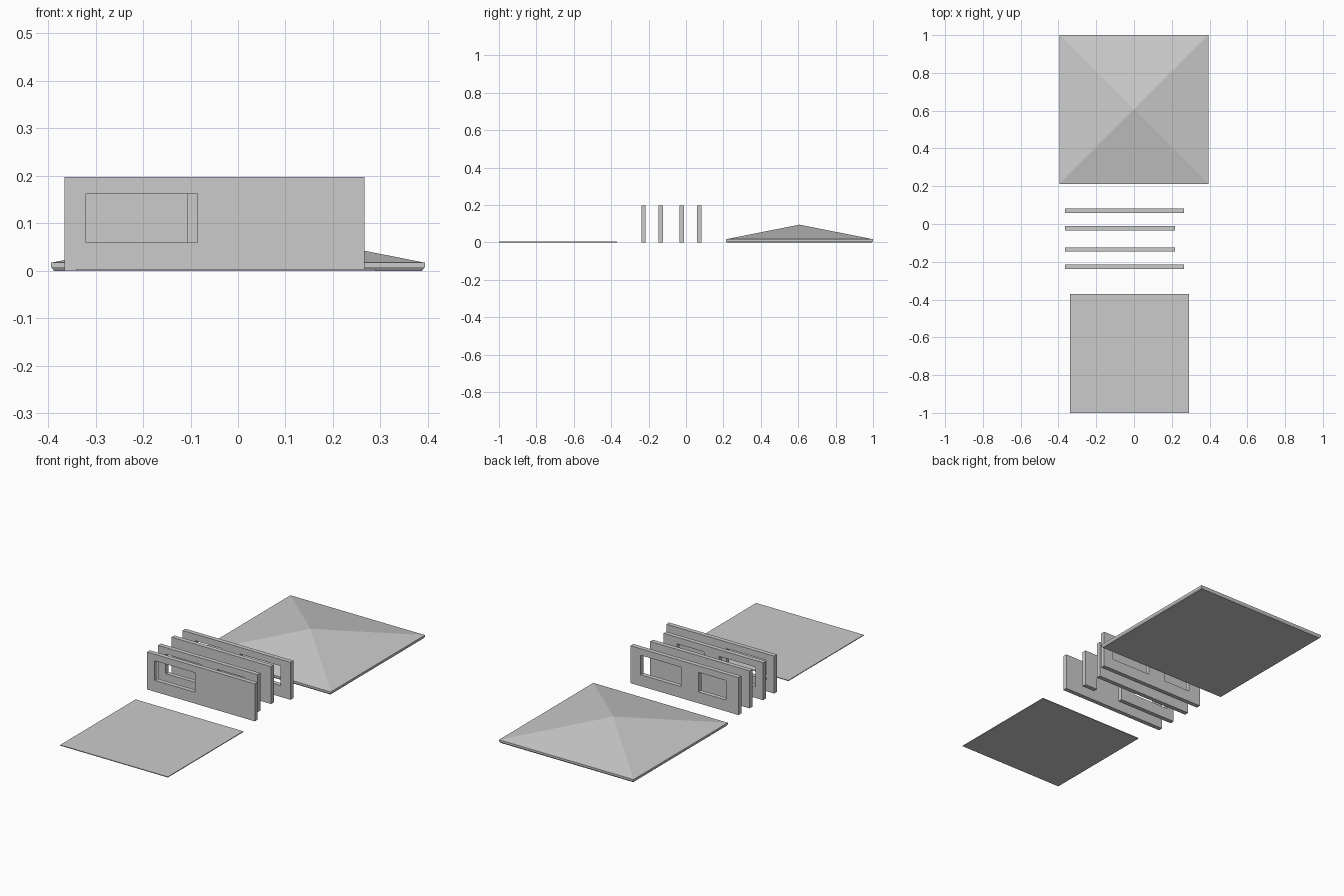
import bpy, bmesh

if "Cube" in bpy.data.objects:
    bpy.data.objects.remove(bpy.data.objects["Cube"])

THICK = 0.0235
WALL_H = 0.198
SILL, HEAD = 0.06, 0.163


def finish(name, bm):
    bmesh.ops.recalc_face_normals(bm, faces=bm.faces[:])
    mesh = bpy.data.meshes.new(name)
    bm.to_mesh(mesh)
    bm.free()
    obj = bpy.data.objects.new(name, mesh)
    bpy.context.collection.objects.link(obj)
    return obj


def panel(name, x0, x1, y, openings=()):
    """Upright wall panel; openings are (xmin, xmax, zmin, zmax)."""
    xs = sorted({x0, x1, *(v for o in openings for v in o[:2])})
    zs = sorted({0.0, WALL_H, *(v for o in openings for v in o[2:])})
    bm = bmesh.new()
    for a, b in zip(xs, xs[1:]):
        for c, d in zip(zs, zs[1:]):
            mx, mz = (a + b) / 2, (c + d) / 2
            if any(o[0] < mx < o[1] and o[2] < mz < o[3] for o in openings):
                continue
            corners = ((a, c), (b, c), (b, d), (a, d))
            bm.faces.new([bm.verts.new((x, y - THICK / 2, z)) for x, z in corners])
    bmesh.ops.remove_doubles(bm, verts=bm.verts[:], dist=1e-5)
    ext = bmesh.ops.extrude_face_region(bm, geom=bm.faces[:], use_keep_orig=True)
    moved = [g for g in ext["geom"] if isinstance(g, bmesh.types.BMVert)]
    bmesh.ops.translate(bm, verts=moved, vec=(0, THICK, 0))
    return finish(name, bm)


def stack(name, cx, cy, rings, apex=None):
    """Solid from square rings (half size, z), closed flat or to an apex."""
    bm = bmesh.new()
    loops = [[bm.verts.new((cx + sx * h, cy + sy * h, z))
              for sx, sy in ((-1, -1), (1, -1), (1, 1), (-1, 1))] for h, z in rings]
    bm.faces.new(loops[0])
    for lo, hi in zip(loops, loops[1:]):
        for i in range(4):
            j = (i + 1) % 4
            bm.faces.new((lo[i], lo[j], hi[j], hi[i]))
    top = loops[-1]
    if apex is None:
        bm.faces.new(top)
    else:
        tip = bm.verts.new((cx, cy, apex))
        for i in range(4):
            bm.faces.new((top[i], top[(i + 1) % 4], tip))
    return finish(name, bm)


# Floor slab
stack("floor", -0.025, -0.685, [(0.315, 0.0), (0.315, 0.004)])

# Hipped roof with a thin eave
stack("roof", 0.0, 0.6065, [(0.388, 0.0), (0.3935, 0.008), (0.3935, 0.017)], apex=0.095)

# Four loose wall panels
panel("front_wall", -0.365, 0.266, -0.227, [(-0.32, -0.085, SILL, HEAD)])
panel("door_wall", -0.365, 0.217, -0.135,
      [(-0.32, -0.107, SILL, HEAD), (-0.02, 0.14, 0.0, HEAD)])
panel("plain_wall", -0.365, 0.217, -0.022)
panel("back_wall", -0.365, 0.266, 0.071,
      [(-0.03, 0.207, SILL, HEAD), (-0.292, -0.131, SILL, HEAD)])
